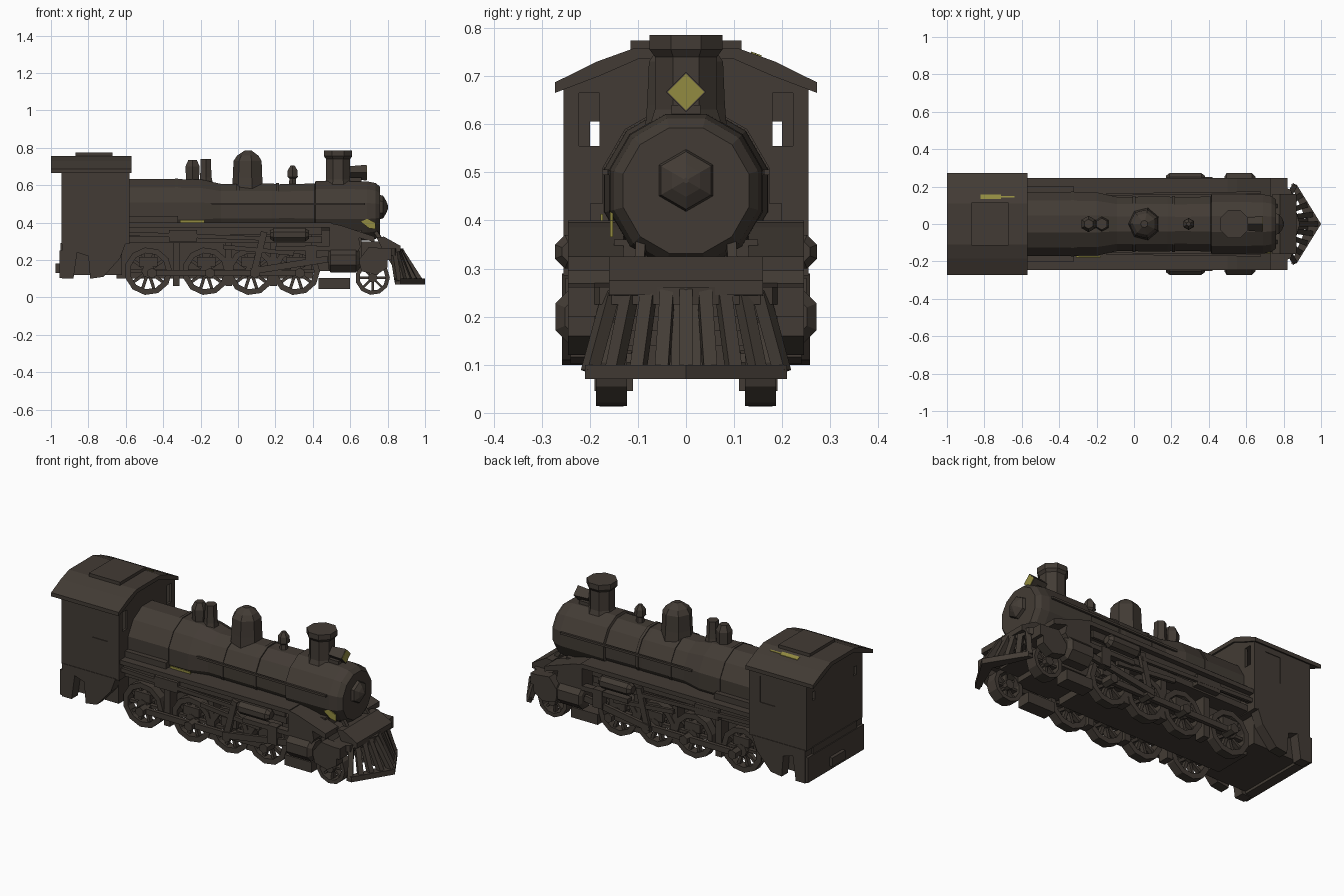
import bpy, bmesh, math
from mathutils import Vector, Matrix

if "Cube" in bpy.data.objects:
    bpy.data.objects.remove(bpy.data.objects["Cube"])


def material(name, rgb):
    m = bpy.data.materials.new(name)
    m.diffuse_color = (*rgb, 1)
    m.use_nodes = True
    m.node_tree.nodes["Principled BSDF"].inputs["Base Color"].default_value = m.diffuse_color
    return m


IRON = material("dark_brown_iron", (0.055, 0.044, 0.035))
YELLOW = material("lamp_yellow", (0.29, 0.26, 0.052))


def finish(name, bm, mat=IRON):
    bmesh.ops.recalc_face_normals(bm, faces=bm.faces)
    me = bpy.data.meshes.new(name)
    bm.to_mesh(me)
    bm.free()
    me.materials.append(mat)
    ob = bpy.data.objects.new(name, me)
    bpy.context.collection.objects.link(ob)
    return ob


def loft(name, rings, mat=IRON):
    """Skin a list of equal-length point rings and cap both ends."""
    bm = bmesh.new()
    vs = [[bm.verts.new(p) for p in r] for r in rings]
    n = len(vs[0])
    for a, b in zip(vs, vs[1:]):
        for i in range(n):
            bm.faces.new((a[i], a[(i + 1) % n], b[(i + 1) % n], b[i]))
    bm.faces.new(vs[0])
    bm.faces.new(vs[-1])
    return finish(name, bm, mat)


def box(name, x0, x1, y0, y1, z0, z1, mat=IRON):
    return loft(name, [[(x0, y0, z), (x1, y0, z), (x1, y1, z), (x0, y1, z)] for z in (z0, z1)], mat)


def prism_y(name, pts, y0, y1, mat=IRON):
    return loft(name, [[(x, y, z) for x, z in pts] for y in (y0, y1)], mat)


def prism_x(name, pts, x0, x1, mat=IRON):
    return loft(name, [[(x, y, z) for y, z in pts] for x in (x0, x1)], mat)


def circle(n, r, turn=0.0):
    return [(r * math.cos(2 * math.pi * (i + turn) / n), r * math.sin(2 * math.pi * (i + turn) / n)) for i in range(n)]


def lathe(name, axis, cx, cy, cz, profile, n=8, turn=0.5, mat=IRON):
    """profile: (offset along axis, radius)"""
    rings = []
    for t, r in profile:
        put = {'x': lambda a, b: (cx + t, cy + a, cz + b),
               'y': lambda a, b: (cx + a, cy + t, cz + b),
               'z': lambda a, b: (cx + a, cy + b, cz + t)}[axis]
        rings.append([put(a, b) for a, b in circle(n, r, turn)])
    return loft(name, rings, mat)


def bar(name, p, q, w, h, mat=IRON):
    """Rectangular bar from p to q, w sideways and h upward."""
    p, q = Vector(p), Vector(q)
    d = (q - p).normalized()
    side = d.cross(Vector((0, 0, 1)))
    side = side.normalized() if side.length > 0.01 else Vector((0, 1, 0))
    up = side.cross(d)
    k = [side * (w / 2 * a) + up * (h / 2 * b) for a, b in ((-1, -1), (1, -1), (1, 1), (-1, 1))]
    return loft(name, [[c + o for o in k] for c in (p, q)], mat)


def wheel(name, x, y, z, r, spokes, thick=0.05):
    bm = bmesh.new()
    n = 11
    loops = []
    for rad, yy in ((r, -1), (r, 1), (r * 0.76, 1), (r * 0.76, -1)):
        loops.append([bm.verts.new((a, yy * thick / 2, b)) for a, b in circle(n, rad)])
    for k in range(4):
        a, b = loops[k], loops[(k + 1) % 4]
        for i in range(n):
            bm.faces.new((a[i], a[(i + 1) % n], b[(i + 1) % n], b[i]))
    for i in range(spokes):
        m = Matrix.Rotation(math.pi * i / spokes, 4, 'Y') @ Matrix.Diagonal((r * 1.6, thick * 0.5, r * 0.13, 1))
        bmesh.ops.create_cube(bm, size=1, matrix=m)
    hub = Matrix.Rotation(math.pi / 2, 4, 'X')
    bmesh.ops.create_cone(bm, cap_ends=True, segments=8, radius1=r * 0.28, radius2=r * 0.28,
                          depth=thick * 1.3, matrix=hub)
    ob = finish(name, bm)
    ob.location = (x, y, z)
    return ob


def cut(ob, cutter):
    m = ob.modifiers.new("cut", 'BOOLEAN')
    m.operation, m.object, m.solver = 'DIFFERENCE', cutter, 'EXACT'
    cutter.hide_render = True
    bpy.context.view_layer.objects.active = ob
    bpy.ops.object.modifier_apply(modifier=m.name)
    bpy.data.objects.remove(cutter)


# Cab: hollow shell with window openings in the front, back and sides
gable = [(-.255, .285), (.255, .285), (.255, .675), (.11, .745), (-.11, .745), (-.255, .675)]
cab = prism_x("cab", gable, -.945, -.58)
cut(cab, box("cab_hollow", -.93, -.595, -.24, .24, .30, .665))
for s in (-1, 1):
    y0, y1 = sorted((s * .18, s * .222))
    cut(cab, box("window_cutter", -.7, -.5, y0, y1, .555, .665))
    y0, y1 = sorted((s * .175, s * .20))
    cut(cab, box("rear_window_cutter", -1.1, -.7, y0, y1, .555, .605))
    y0, y1 = sorted((s * .251, s * .3))
    cut(cab, box("side_window_cutter", -.75, -.65, y0, y1, .49, .64))

# Curved cab roof with overhang and hatch
roof = [(-.272, .665), (-.272, .687), (-.185, .73), (-.11, .757), (.11, .757), (.185, .73), (.272, .687),
        (.272, .665), (.18, .70), (.10, .735), (-.10, .735), (-.18, .70)]
prism_x("cab_roof", roof, -1.0, -.57)
box("roof_hatch", -.87, -.67, -.115, .115, .75, .774)
prism_x("roof_yellow_patch", [(.135, .744), (.157, .736), (.157, .743), (.135, .751)], -.82, -.71, YELLOW)
prism_x("roof_yellow_tip", [(.143, .741), (.15, .738), (.15, .745), (.143, .748)], -.71, -.64, YELLOW)

# Cab underframe, rear beam, coupler and steps
box("cab_underframe", -.95, -.62, -.20, .20, .12, .29)
box("rear_beam", -.955, -.90, -.255, .255, .105, .25)
box("rear_coupler", -.975, -.93, -.06, .06, .13, .18)
for s in (-1, 1):
    prism_y("cab_step", [(-.94, .29), (-.60, .29), (-.63, .21), (-.72, .11), (-.79, .10), (-.80, .22), (-.86, .24),
                         (-.88, .10), (-.94, .10)], s * .20, s * .258)

# Boiler with firebox, waist and smokebox
lathe("boiler", 'x', 0, 0, .462, [(-.59, .178), (-.20, .175), (-.09, .150), (.18, .152), (.22, .148), (.41, .152),
      (.415, .166), (.69, .164), (.735, .155), (.76, .135)], 12)
lathe("smokebox_door", 'x', .748, 0, .483, [(0, .068), (.028, .06), (.044, .034), (.055, .006)], 6)
for x in (-.33, .0, .21):
    r = .180 if x < -.2 else .155
    lathe("boiler_band", 'x', x, 0, .462, [(-.008, r), (.008, r)], 12)

# Domes, chimney, bell and headlight
lathe("steam_dome", 'z', .055, 0, .58, [(0, .088), (.06, .083), (.15, .079), (.178, .06), (.205, .02)], 7)
lathe("sand_dome", 'z', -.243, 0, .60, [(0, .05), (.03, .04), (.10, .044), (.135, .026)], 6)
lathe("rear_dome", 'z', -.172, 0, .60, [(0, .045), (.04, .036), (.09, .033), (.14, .032)], 6)
lathe("bell", 'z', .292, 0, .59, [(0, .024), (.045, .02), (.055, .032), (.09, .03), (.115, .012)], 6)
lathe("chimney", 'z', .535, 0, .59, [(0, .084), (.04, .07), (.15, .07), (.165, .082), (.195, .082)], 8)
box("headlight_bracket", .58, .66, -.03, .03, .60, .64)
lathe("headlight", 'x', .60, 0, .667, [(0, .035), (.088, .042)], 4, 0)
lathe("headlight_lens", 'x', .687, 0, .667, [(0, .038), (.003, .038)], 4, 0, YELLOW)

# Main frame and the deck beneath the boiler
box("main_frame", -.65, .40, -.11, .11, .10, .36)
box("deck_underside", -.60, .45, -.20, .20, .29, .325)
box("smokebox_saddle", .39, .66, -.15, .15, .14, .36)
box("front_frame", .64, .78, -.12, .12, .17, .30)

# Running gear, built once per side
drivers = (-.48, -.17, .07, .31)
for s in (-1, 1):
    def side_box(name, x0, x1, y0, y1, z0, z1, mat=IRON):
        return box(name, x0, x1, s * y0, s * y1, z0, z1, mat)

    side_box("running_board", -.58, .50, .12, .245, .375, .40)
    prism_y("sloping_running_board", [(.48, .40), (.55, .385), (.73, .325), (.73, .295), (.50, .36)], s * .13, s * .245)
    side_box("firebox_ledge", -.58, -.32, .13, .20, .40, .435)
    side_box("running_board_valance", -.58, .45, .20, .215, .335, .375)
    bar("handrail", (-.15, s * .158, .50), (.68, s * .168, .50), .012, .012)

    # Driving wheels with rods
    for x in drivers:
        wheel("driving_wheel", x, s * .155, .14, .128, 5)
        side_box("counterweight", x - .05, x + .05, .14, .185, .165, .215)
        lathe("crank_pin", 'y', x + .02, s * .205, .13, [(-.035, .028), (.035, .028)], 6)
        lathe("axle", 'y', x, 0, .14, [(0, .03), (s * .18, .03)], 6)
    for x in (-.33, -.05, .19):
        side_box("brake_hanger", x - .018, x + .018, .11, .175, .06, .30)
    bar("coupling_rod", (-.48, s * .205, .13), (.34, s * .205, .13), .022, .032)
    bar("main_rod", (.07, s * .232, .14), (.48, s * .232, .205), .02, .035)
    bar("guide_bar", (.20, s * .225, .262), (.50, s * .225, .262), .04, .026)
    bar("valve_rod", (-.08, s * .222, .27), (.30, s * .222, .235), .018, .024)
    bar("expansion_link", (.14, s * .225, .35), (.09, s * .225, .15), .02, .035)
    bar("reach_rod", (-.58, s * .228, .34), (.14, s * .228, .315), .016, .022)
    side_box("crosshead", .36, .42, .205, .25, .175, .28)

    # Air tank and boxes under the running board
    lathe("air_tank", 'x', .17, s * .237, .335, [(0, .022), (.02, .038), (.19, .038), (.21, .022)], 8)
    side_box("equipment_box", -.37, -.22, .16, .235, .30, .36)

    # Cylinder with valve chest
    lathe("cylinder", 'x', .485, s * .205, .20, [(0, .055), (.01, .072), (.145, .072), (.165, .05)], 8)
    prism_y("valve_chest", [(.49, .23), (.63, .23), (.655, .27), (.64, .345), (.59, .37), (.49, .385)], s * .14, s * .245)
    side_box("pilot_truck_bar", .43, .60, .11, .19, .045, .105)

    # Front truck wheel and step
    wheel("pilot_wheel", .72, s * .155, .105, .092, 4, .065)
    prism_y("front_step", [(.645, .20), (.70, .27), (.80, .26), (.80, .16), (.74, .12), (.66, .14)], s * .19, s * .245)
    bar("smokebox_brace", (.70, s * .09, .40), (.80, s * .10, .26), .02, .02)

# Yellow pieces low on the front flank of the boiler
box("yellow_boiler_patch", -.31, -.18, -.178, -.172, .40, .413, YELLOW)
prism_y("yellow_smokebox_patch", [(.655, .405), (.69, .42), (.735, .40), (.735, .365), (.70, .37)], -.158, -.152, YELLOW)

# Front beam and wedge-shaped pilot
box("front_beam", .73, .82, -.245, .245, .20, .262)
prism_y("pilot_deck", [(.74, .32), (.78, .325), (.87, .275), (.87, .245), (.78, .24)], -.16, .16)
loft("pilot_top", [[(.80, -.20, z), (.84, -.18, z), (.885, 0, z), (.84, .18, z), (.80, .20, z)] for z in (.225, .262)])
loft("pilot_base", [[(.84, -.21, z), (.87, -.21, z), (1.0, 0, z), (.87, .21, z), (.84, .21, z), (.93, 0, z)]
                    for z in (.07, .10)])
for i in range(-4, 5):
    f = i / 4
    top = (.872 - .042 * abs(f), .155 * f, .25)
    low = (.978 - .122 * abs(f), .20 * f, .085)
    bar("pilot_slat", top, low, .028, .028)
prism_y("pilot_support", [(.78, .24), (.84, .24), (.93, .10), (.87, .10)], -.03, .03)
